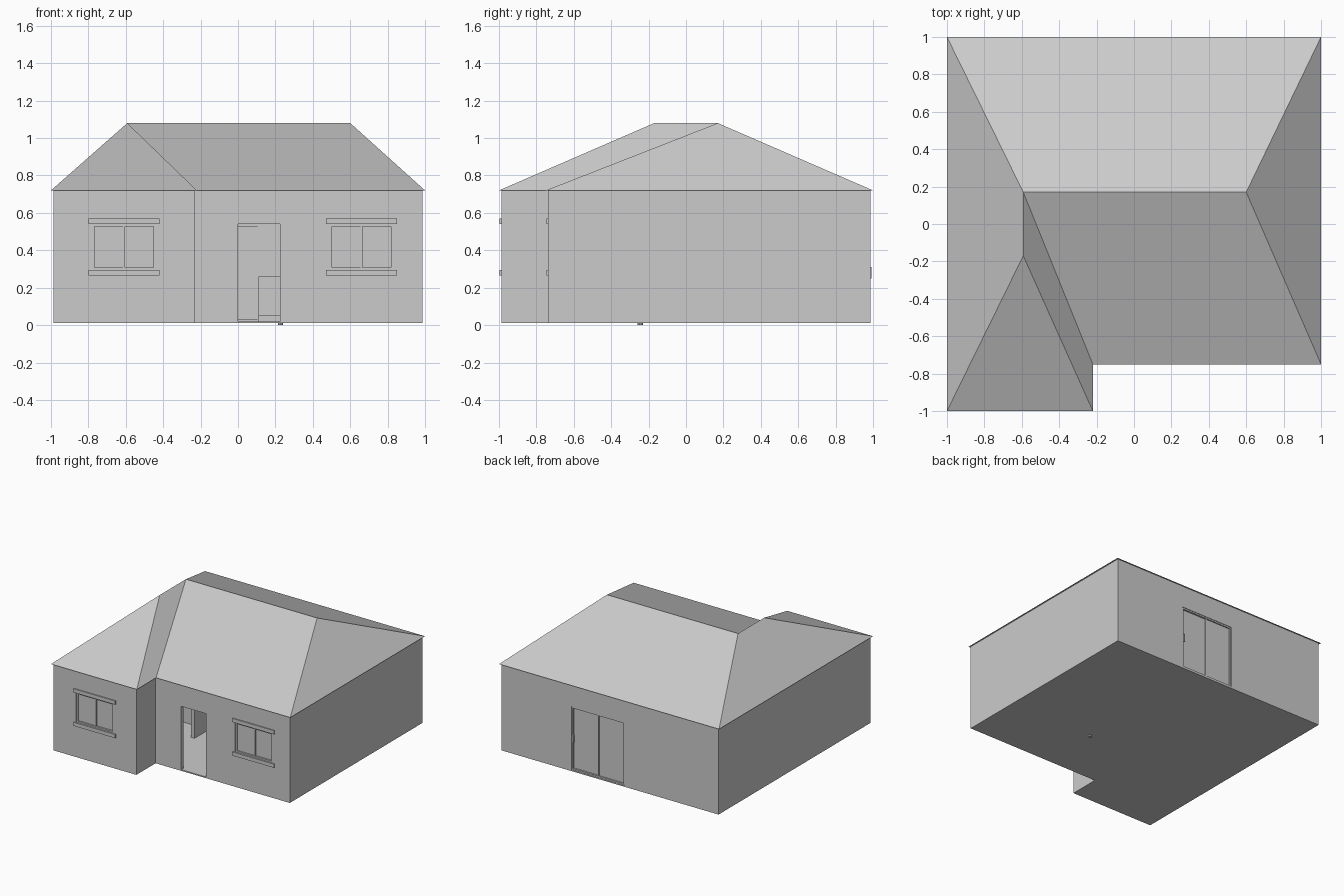
import bpy
import bmesh
from mathutils import Matrix, Vector

cube = bpy.data.objects.get("Cube")
if cube:
    bpy.data.objects.remove(cube, do_unlink=True)

grey = bpy.data.materials.new("light_grey")
grey.use_nodes = True
grey.diffuse_color = (0.6, 0.6, 0.6, 1)
grey.node_tree.nodes["Principled BSDF"].inputs["Base Color"].default_value = (0.6, 0.6, 0.6, 1)

BASE, EAVES, RIDGE, HEAD = 0.01, 0.72, 1.08, 0.54
WALL, INNER = 0.013, 0.043          # insets from the eaves line
FRONT, WING, BACK = -0.75 + WALL, -1 + WALL, 1 - WALL


def finish(name, bm):
    bmesh.ops.recalc_face_normals(bm, faces=bm.faces)
    mesh = bpy.data.meshes.new(name)
    bm.to_mesh(mesh)
    bm.free()
    mesh.materials.append(grey)
    obj = bpy.data.objects.new(name, mesh)
    bpy.context.collection.objects.link(obj)
    return obj


def outline(d):
    """L-shaped house plan, inset by d from the eaves."""
    return [(-1 + d, -1 + d), (-0.22 - d, -1 + d), (-0.22 - d, -0.75 + d),
            (1 - d, -0.75 + d), (1 - d, 1 - d), (-1 + d, 1 - d)]


def prism(name, points, z0, z1):
    bm = bmesh.new()
    face = bm.faces.new([bm.verts.new((x, y, z0)) for x, y in points])
    top = bmesh.ops.extrude_face_region(bm, geom=[face])["geom"]
    bmesh.ops.translate(bm, vec=(0, 0, z1 - z0),
                        verts=[v for v in top if isinstance(v, bmesh.types.BMVert)])
    return finish(name, bm)


def box(name, x0, x1, y0, y1, z0, z1):
    return prism(name, [(x0, y0), (x1, y0), (x1, y1), (x0, y1)], z0, z1)


def cut(target, cutter):
    cutter.hide_render = True
    mod = target.modifiers.new("opening", 'BOOLEAN')
    mod.operation, mod.solver, mod.object = 'DIFFERENCE', 'EXACT', cutter
    bpy.context.view_layer.objects.active = target
    bpy.ops.object.modifier_apply(modifier=mod.name)
    bpy.data.objects.remove(cutter, do_unlink=True)


# Outer walls, hollowed out, with the front doorway open
walls = prism("outer_walls", outline(WALL), BASE, EAVES)
cut(walls, prism("room_cutter", outline(INNER), -0.1, 1))
cut(walls, box("doorway_cutter", 0, 0.225, FRONT - 0.1, FRONT + 0.1, BASE + 0.01, HEAD))
prism("floor", outline(INNER), BASE, BASE + 0.01)


def glazing(name, x0, x1, z0, y, out):
    """Opening with a frame and two sliding panes; out is the outward y sign."""
    cut(walls, box(name + "_cutter", x0, x1, y - 0.1, y + 0.1, z0, HEAD))

    def part(label, a, b, near, far, c, d):
        ys = sorted((y - out * near, y - out * far))
        box(name + "_" + label, a, b, ys[0], ys[1], c, d)

    w, mid = 0.012, (x0 + x1) / 2
    part("left_jamb", x1 - w, x1, 0.004, 0.028, z0, HEAD)
    part("right_jamb", x0, x0 + w, 0.004, 0.028, z0, HEAD)
    part("head", x0 + w, x1 - w, 0.004, 0.028, HEAD - w, HEAD)
    part("bottom_rail", x0 + w, x1 - w, 0.004, 0.028, z0, z0 + w)
    part("mullion", mid - w / 2, mid + w / 2, 0.008, 0.022, z0 + w, HEAD - w)
    part("right_pane", x0 + w, mid, 0.014, 0.018, z0 + w, HEAD - w)
    part("left_pane", mid, x1 - w, 0.018, 0.022, z0 + w, HEAD - w)
    if z0 > 0.1:
        part("lintel", x0 - 0.02, x1 + 0.02, -0.009, 0, HEAD, HEAD + 0.03)
        part("sill", x0 - 0.02, x1 + 0.02, -0.009, 0, z0 - 0.03, z0)
    else:
        part("handle", x1 - 0.022, x1 - 0.014, -0.004, 0.01, 0.25, 0.31)


glazing("wing_window", -0.78, -0.44, 0.295, WING, -1)
glazing("front_window", 0.49, 0.83, 0.295, FRONT, -1)
glazing("back_door", -0.13, 0.35, BASE + 0.01, BACK, 1)

# Inner partitions with doorways and a header above them
P0, P1 = -0.265, -0.235
for i, (a, b) in enumerate([(-0.74, -0.49), (-0.23, 0.25), (0.47, 0.65), (0.9, 0.957)]):
    box(f"hall_partition_{i + 1}", P0, P1, a, b, BASE, EAVES)
for i, (a, b) in enumerate([(-0.49, -0.23), (0.25, 0.47), (0.65, 0.9)]):
    box(f"hall_header_{i + 1}", P0, P1, a, b, HEAD, EAVES)
for i, y in enumerate((-0.03, 0.61)):
    box(f"room_partition_{i + 1}", -0.957, P0, y - 0.012, y + 0.012, BASE, EAVES)

# Small cabinet with two doors and a drain pipe
box("cabinet", 0.11, 0.34, -0.34, -0.14, 0.05, 0.26)
box("cabinet_plinth", 0.11, 0.34, -0.33, -0.14, BASE, 0.05)
for i, x in enumerate((0.113, 0.173, 0.233, 0.29)):
    box(f"cabinet_door_{i + 1}", x, x + 0.047, -0.345, -0.34, 0.055, 0.255)
bm = bmesh.new()
bmesh.ops.create_cone(bm, cap_ends=True, segments=10, radius1=0.014, radius2=0.014,
                      depth=0.05, matrix=Matrix.Translation((0.228, -0.245, 0.025)))
finish("drain_pipe", bm)

# Hipped roof: main ridge along x, wing ridge along y, flat soffit below
bm = bmesh.new()
wl, wr, inner, fr, br, bl = eave = [bm.verts.new((x, y, EAVES)) for x, y in outline(0)]
left, right, wing = [bm.verts.new(Vector((x, y, RIDGE)))
                     for x, y in ((-0.592, 0.17), (0.6, 0.17), (-0.592, -0.17))]
for face in (eave, (wl, wr, wing), (wr, inner, left, wing), (inner, fr, right, left),
             (fr, br, right), (br, bl, left, right), (bl, wl, wing, left)):
    bm.faces.new(face)
finish("roof", bm)
